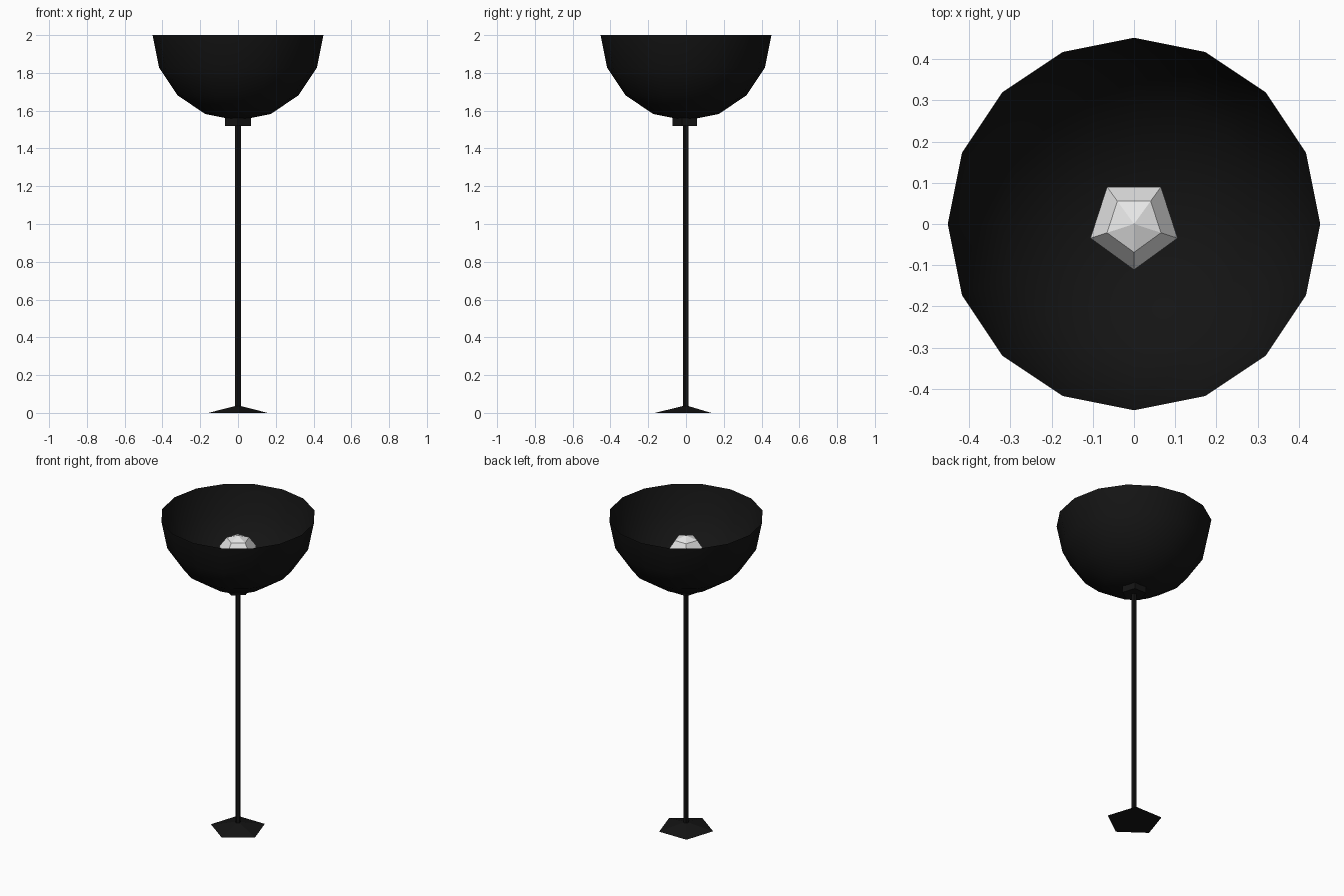
import bpy
import bmesh
from math import sin, cos, pi

cube = bpy.data.objects.get("Cube")
if cube:
    bpy.data.objects.remove(cube, do_unlink=True)


def material(name, color):
    m = bpy.data.materials.new(name)
    m.use_nodes = True
    m.diffuse_color = color
    m.node_tree.nodes["Principled BSDF"].inputs["Base Color"].default_value = color
    return m


black = material("black metal", (0.007, 0.007, 0.007, 1))
white = material("bulb white", (0.8, 0.8, 0.8, 1))


def lathe(name, profile, sides, mat, smooth=False):
    """Revolve (radius, height) points, bottom to top, with one corner facing the front."""
    bm = bmesh.new()
    rings = []
    for r, z in profile:
        if r < 1e-4:
            rings.append([bm.verts.new((0, 0, z))] * sides)
        else:
            angles = [2 * pi * i / sides - pi / 2 for i in range(sides)]
            rings.append([bm.verts.new((r * cos(a), r * sin(a), z)) for a in angles])
    for low, high in zip(rings, rings[1:]):
        for i in range(sides):
            j = (i + 1) % sides
            corners = dict.fromkeys((low[i], low[j], high[j], high[i]))
            face = bm.faces.new(list(corners))
            face.smooth = smooth
    mesh = bpy.data.meshes.new(name)
    bm.to_mesh(mesh)
    bm.free()
    mesh.materials.append(mat)
    obj = bpy.data.objects.new(name, mesh)
    bpy.context.collection.objects.link(obj)
    return obj


def arc(radius, centre, start, end, steps):
    """Points on a circle, angles measured up from the bottom pole."""
    turns = [start + (end - start) * i / steps for i in range(steps + 1)]
    return [(radius * sin(t), centre - radius * cos(t)) for t in turns]


# Five-sided stand
lathe("base", [(0, 0), (0.165, 0), (0, 0.04)], 5, black)
lathe("pole", [(0, 0.01), (0.016, 0.01), (0.016, 1.53), (0, 1.53)], 5, black)
lathe("socket", [(0, 1.52), (0.072, 1.52), (0.072, 1.65), (0, 1.65)], 5, black)

# Open bowl shade, a thin half sphere
lathe("shade", arc(0.452, 2.0, 0, pi / 2, 4), 16, black, smooth=True)

# Faceted bulb
lathe("bulb", arc(0.117, 1.76, 0, pi, 5), 5, white)
